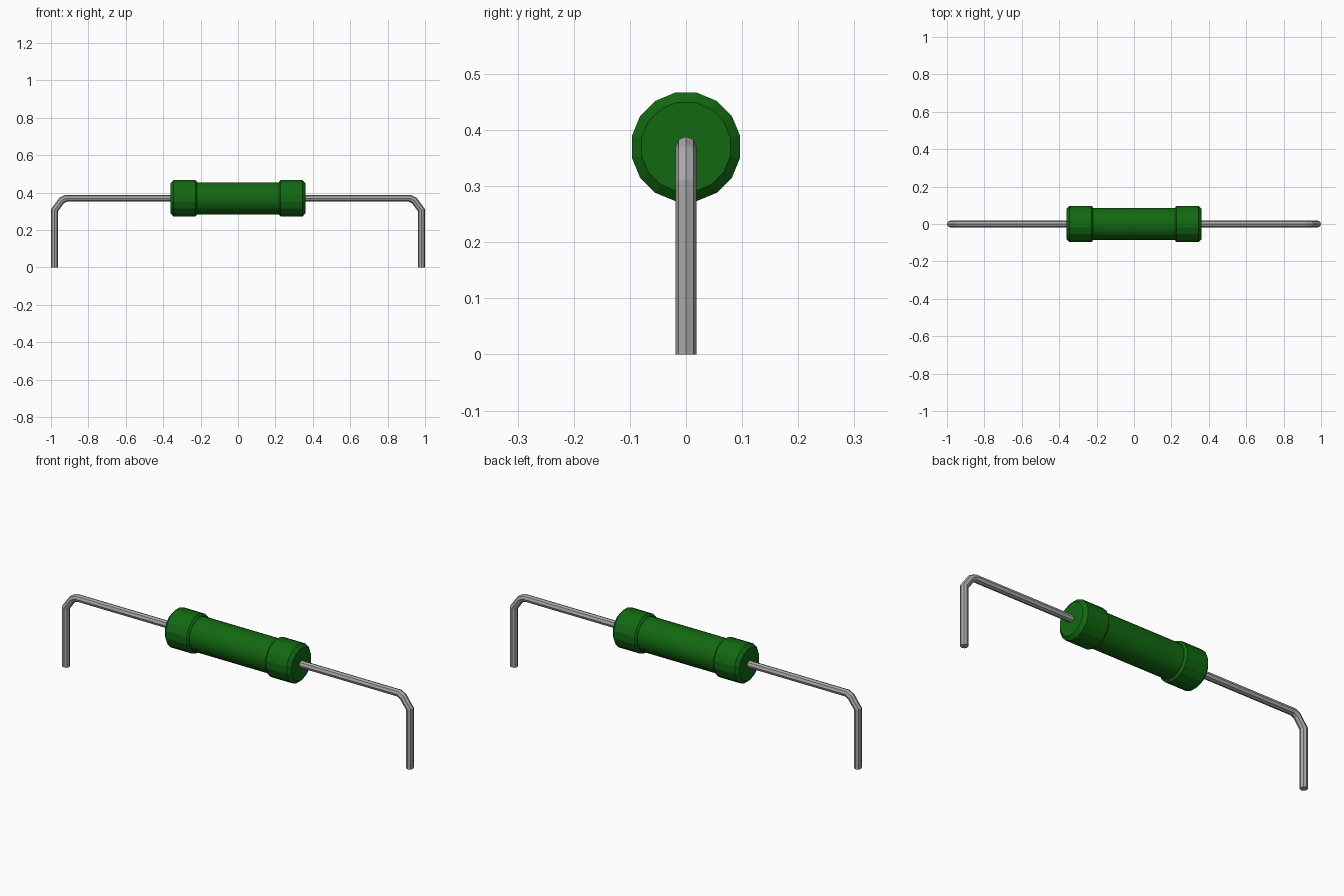
import bpy, bmesh, math
from mathutils import Vector

if "Cube" in bpy.data.objects:
    bpy.data.objects.remove(bpy.data.objects["Cube"])

AXIS_Z = 0.37


def material(name, rgb):
    m = bpy.data.materials.new(name)
    m.use_nodes = True
    m.diffuse_color = (*rgb, 1)
    m.node_tree.nodes["Principled BSDF"].inputs["Base Color"].default_value = (*rgb, 1)
    return m


green = material("green coating", (0.006, 0.14, 0.006))
metal = material("grey metal", (0.40, 0.40, 0.40))


def skin(name, rings, mat, smooth):
    """Join equal rings of points into a closed tube with end caps."""
    bm = bmesh.new()
    rows = [[bm.verts.new(p) for p in ring] for ring in rings]
    n = len(rows[0])
    for a, b in zip(rows, rows[1:]):
        for i in range(n):
            j = (i + 1) % n
            bm.faces.new((a[i], a[j], b[j], b[i]))
    bm.faces.new(rows[0])
    bm.faces.new(rows[-1])
    bmesh.ops.recalc_face_normals(bm, faces=bm.faces[:])
    mesh = bpy.data.meshes.new(name)
    bm.to_mesh(mesh)
    bm.free()
    obj = bpy.data.objects.new(name, mesh)
    bpy.context.collection.objects.link(obj)
    mesh.materials.append(mat)
    if smooth:
        bpy.ops.object.select_all(action='DESELECT')
        obj.select_set(True)
        bpy.context.view_layer.objects.active = obj
        bpy.ops.object.shade_smooth_by_angle(angle=math.radians(20))


def lathe(name, profile, sides, smooth):
    """Turn (x, radius) pairs around the long axis, with a flat side on top."""
    angles = [math.tau * (i + 0.5) / sides for i in range(sides)]
    skin(name, [[(x, r * math.cos(a), AXIS_Z + r * math.sin(a)) for a in angles]
                for x, r in profile], green, smooth)


def wire(name, path, radius, sides=8):
    """Sweep a round section along an (x, z) path with mitred corners."""
    pts = [Vector(p) for p in path]
    rings = []
    for i, p in enumerate(pts):
        d0 = (p - pts[i - 1]).normalized() if i else (pts[1] - p).normalized()
        d1 = (pts[i + 1] - p).normalized() if i < len(pts) - 1 else d0
        t = (d0 + d1).normalized()
        normal = Vector((-t.y, t.x)) / t.dot(d0)
        ring = []
        for k in range(sides):
            a = math.tau * k / sides
            q = p + normal * radius * math.cos(a)
            ring.append((q.x, radius * math.sin(a), q.y))
        rings.append(ring)
    skin(name, rings, metal, False)


# Central barrel
lathe("body", [(-0.24, 0.086), (0.24, 0.086)], 32, True)

for side, s in (("left", 1), ("right", -1)):
    # Chamfered end cap
    lathe(side + "_end_cap", [(s * x, r) for x, r in (
        (0.218, 0.088), (0.227, 0.0985), (0.346, 0.0985), (0.362, 0.081))], 16, False)
    # Bent lead
    wire(side + "_lead", [(s * x, z) for x, z in (
        (0.34, AXIS_Z), (0.92, AXIS_Z), (0.943, 0.358), (0.9815, 0.305), (0.9815, 0))], 0.0185)
